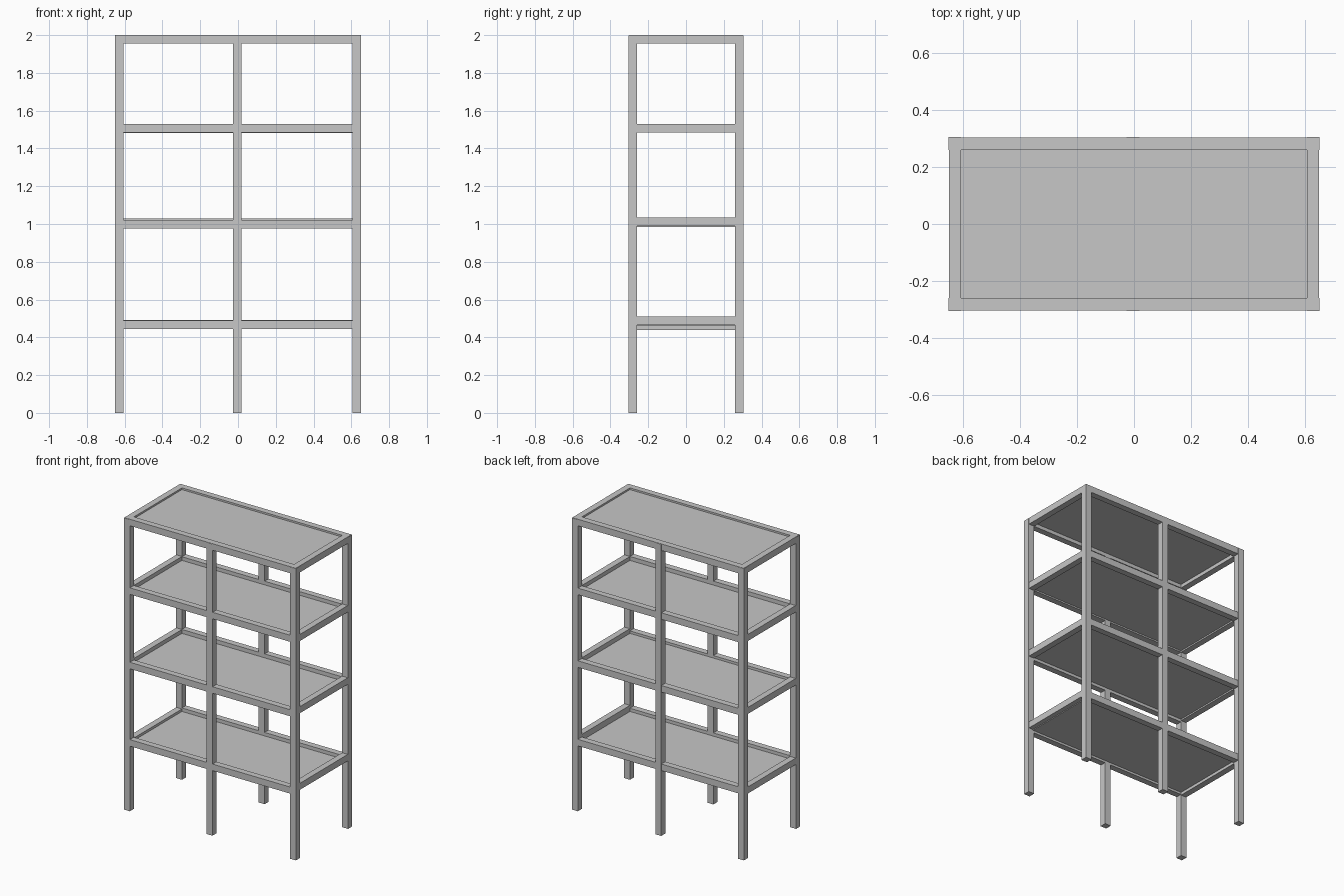
import bpy

old = bpy.data.objects.get("Cube")
if old:
    bpy.data.objects.remove(old, do_unlink=True)

grey = bpy.data.materials.new("light_grey")
grey.use_nodes = True
colour = (0.57, 0.57, 0.57, 1)
grey.diffuse_color = colour
grey.node_tree.nodes["Principled BSDF"].inputs["Base Color"].default_value = colour


def box(name, low, high):
    """Axis-aligned box between two corners."""
    bpy.ops.mesh.primitive_cube_add(
        size=1, location=[(a + b) / 2 for a, b in zip(low, high)])
    obj = bpy.context.object
    obj.name = name
    obj.scale = [b - a for a, b in zip(low, high)]
    bpy.ops.object.transform_apply(location=False, rotation=False, scale=True)
    obj.data.materials.append(grey)


HALF_X, HALF_Y, BAR = 0.652, 0.305, 0.045
IN_X, IN_Y = HALF_X - BAR, HALF_Y - BAR
GAP = 0.002  # rails sit just inside the post faces

# Six upright posts
columns = {"right": -HALF_X, "middle": -BAR / 2 - 0.003, "left": IN_X}
rows = {"front": -HALF_Y, "back": IN_Y}
for row, y in rows.items():
    for column, x in columns.items():
        box(f"{row}_{column}_post", (x, y, 0), (x + BAR, y + BAR, 1.998))

# Shelf frames: underside of front, back, right and left rails, then panel height
shelves = {
    "bottom": (0.445, 0.447, 0.44, 0.465, 0.46),
    "lower": (0.975, 0.985, 0.985, 0.99, 0.995),
    "upper": (1.485, 1.483, 1.485, 1.485, 1.495),
    "top": (1.955, 1.955, 1.955, 1.955, 1.98),
}
for shelf, (front, back, right, left, panel) in shelves.items():
    end = HALF_X - GAP
    side = HALF_Y - GAP
    box(f"{shelf}_front_rail", (-end, -side, front), (end, -IN_Y, front + BAR))
    box(f"{shelf}_back_rail", (-end, IN_Y, back), (end, side, back + BAR))
    box(f"{shelf}_right_rail", (-end, -side, right), (-IN_X, side, right + BAR))
    box(f"{shelf}_left_rail", (IN_X, -side, left), (end, side, left + BAR))
    # Thin panel inside the frame
    box(f"{shelf}_shelf_panel", (-IN_X - 0.01, -IN_Y - 0.01, panel),
        (IN_X + 0.01, IN_Y + 0.01, panel + 0.008))
